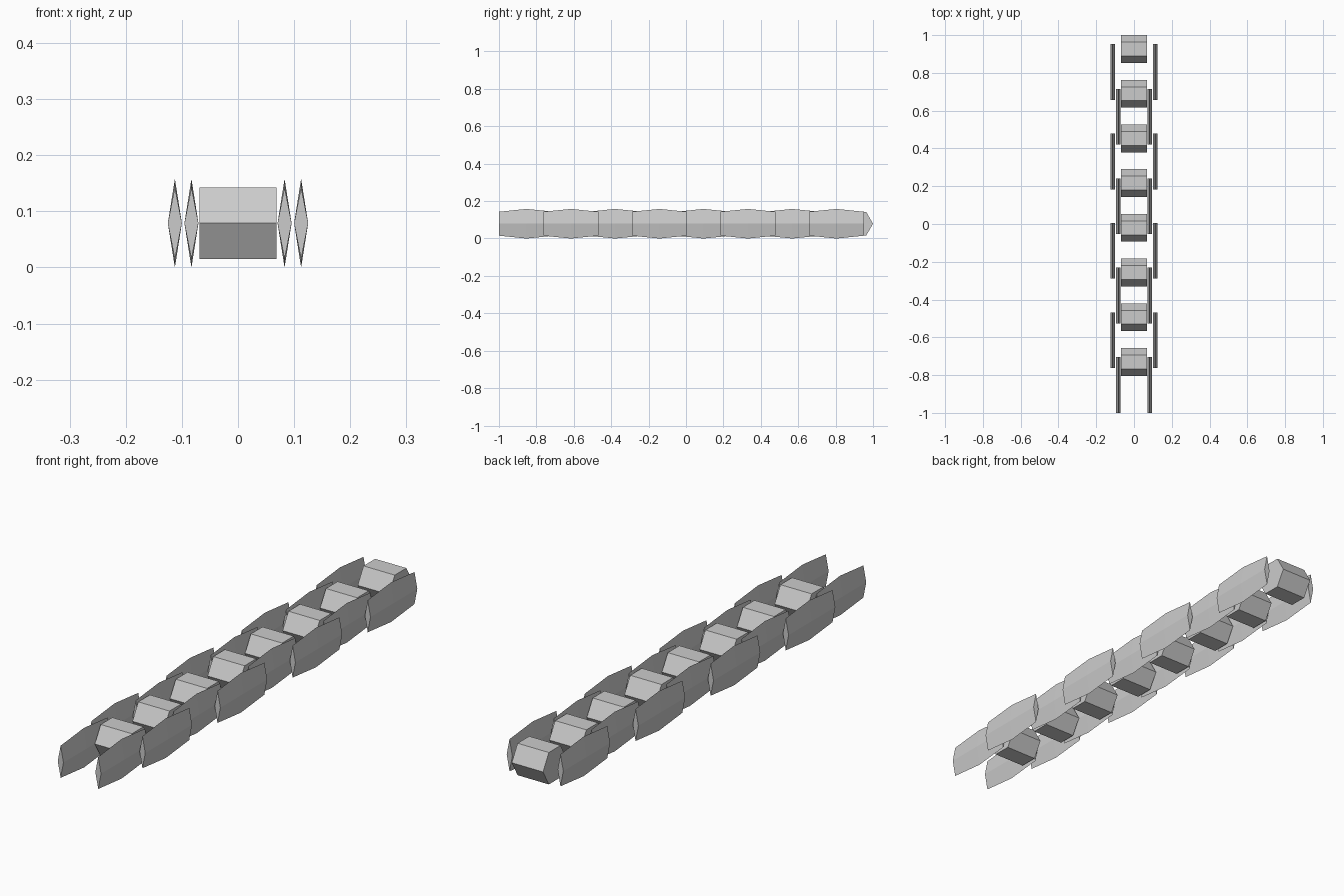
import bpy, bmesh, math

if "Cube" in bpy.data.objects:
    bpy.data.objects.remove(bpy.data.objects["Cube"])

MID_Z = 0.079
PITCH = 0.2367


def make_object(name, rings):
    """Loft matching rings of points into a closed solid."""
    bm = bmesh.new()
    loops = [[bm.verts.new(p) for p in ring] for ring in rings]
    n = len(loops[0])
    for a, b in zip(loops, loops[1:]):
        for i in range(n):
            j = (i + 1) % n
            bm.faces.new((a[i], a[j], b[j], b[i]))
    bm.faces.new(loops[0])
    bm.faces.new(loops[-1])
    bmesh.ops.recalc_face_normals(bm, faces=bm.faces)
    mesh = bpy.data.meshes.new(name)
    bm.to_mesh(mesh)
    bm.free()
    obj = bpy.data.objects.new(name, mesh)
    bpy.context.collection.objects.link(obj)
    return obj


def roller(name, y):
    # Hexagonal prism lying across the chain
    r = 0.0735
    angles = [math.radians(60 * k) for k in range(6)]
    return make_object(name, [
        [(x, y + r * math.cos(a), MID_Z + r * math.sin(a)) for a in angles]
        for x in (-0.069, 0.069)])


def plate(name, x, y):
    # Thin diamond section, tallest halfway along
    w = 0.0125
    sections = ((-0.1475, 0.064), (0, 0.079), (0.1475, 0.064))
    return make_object(name, [
        [(x + w, y + dy, MID_Z), (x, y + dy, MID_Z + h),
         (x - w, y + dy, MID_Z), (x, y + dy, MID_Z - h)]
        for dy, h in sections])


for i in range(8):
    # One roller per link, plates alternating between outer and inner
    roller(f"roller_{i + 1}", 0.9265 - i * PITCH)
    kind, x = ("outer", 0.1125) if i % 2 == 0 else ("inner", 0.083)
    for side, sx in (("left", -1), ("right", 1)):
        plate(f"{kind}_plate_{side}_{i // 2 + 1}", sx * x, 0.8045 - i * PITCH)
